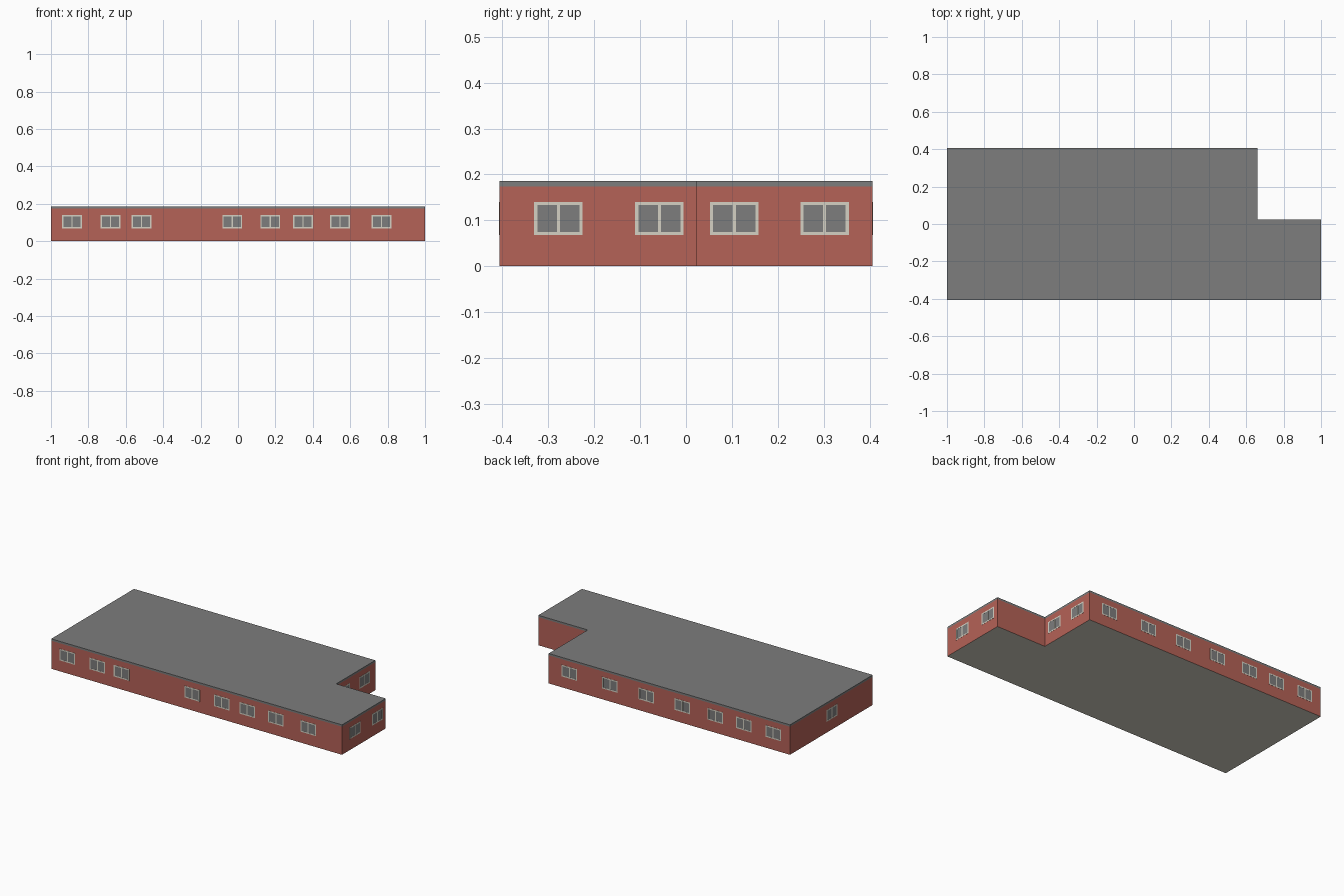
import bpy, bmesh
from mathutils import Vector, Matrix

if "Cube" in bpy.data.objects:
    bpy.data.objects.remove(bpy.data.objects["Cube"])


def material(name, rgb):
    m = bpy.data.materials.new(name)
    m.diffuse_color = (*rgb, 1)
    m.use_nodes = True
    m.node_tree.nodes["Principled BSDF"].inputs["Base Color"].default_value = m.diffuse_color
    return m


BRICK = material("brick red", (0.46, 0.122, 0.096))
GREY = material("roof grey", (0.205, 0.205, 0.205))
BEIGE = material("frame beige", (0.66, 0.64, 0.55))

X, Y = 0.999, 0.406               # half extents of the building
NX, NY = 0.659, 0.023             # inner corner of the rear notch
EAVE, TOP = 0.174, 0.186          # wall top and roof top
FOOTPRINT = [(-X, -Y), (X, -Y), (X, NY), (NX, NY), (NX, Y), (-X, Y)]


def finish(name, bm, mats):
    mesh = bpy.data.meshes.new(name)
    bm.to_mesh(mesh)
    bm.free()
    for m in mats:
        mesh.materials.append(m)
    obj = bpy.data.objects.new(name, mesh)
    bpy.context.collection.objects.link(obj)
    return obj


def prism(z0, z1):
    """Footprint closed into a solid between two heights."""
    bm = bmesh.new()
    low, high = [[bm.verts.new((x, y, z)) for x, y in FOOTPRINT] for z in (z0, z1)]
    bm.faces.new(low[::-1])
    bm.faces.new(high)
    for i in range(len(low)):
        j = (i + 1) % len(low)
        bm.faces.new((low[i], low[j], high[j], high[i]))
    bm.normal_update()
    return bm


# Brick walls with a pale floor underneath
bm = prism(0, EAVE)
for f in bm.faces:
    f.material_index = 1 if f.normal.z < -0.5 else 0
finish("walls", bm, [BRICK, BEIGE])

# Flat roof slab
finish("roof", prism(EAVE, TOP), [GREY])

# Double-pane windows
W, H, BAR, ZC = 0.106, 0.072, 0.007, 0.104


def add_windows(name, centres, normal):
    n = Vector((*normal, 0))
    t = Vector((-n.y, n.x, 0))
    bm = bmesh.new()

    def plate(origin, u, v, w, h, proud, mat):
        c = origin + t * u + Vector((0, 0, v)) + n * (proud / 2 - 0.001)
        basis = Matrix((t * w, n * (proud + 0.002), Vector((0, 0, h)))).transposed().to_4x4()
        verts = bmesh.ops.create_cube(bm, size=1, matrix=Matrix.Translation(c) @ basis)["verts"]
        for f in {f for vert in verts for f in vert.link_faces}:
            f.material_index = mat

    for x, y in centres:
        o = Vector((x, y, ZC))
        plate(o, 0, 0, W - BAR, H - BAR, 0.0005, 1)
        for u in (-(W - BAR) / 2, 0, (W - BAR) / 2):
            plate(o, u, 0, BAR, H, 0.001, 0)
        for v in (-(H - BAR) / 2, (H - BAR) / 2):
            plate(o, 0, v, W, BAR, 0.001, 0)
    bmesh.ops.recalc_face_normals(bm, faces=bm.faces)
    finish(name, bm, [BEIGE, GREY])


front = (-0.888, -0.682, -0.516, -0.031, 0.172, 0.348, 0.545, 0.767)
back = (0.517, 0.238, -0.013, -0.259, -0.487, -0.681, -0.884)
add_windows("front_windows", [(x, -Y) for x in front], (0, -1))
add_windows("back_windows", [(x, Y) for x in back], (0, 1))
add_windows("left_window", [(-X, -0.005)], (-1, 0))
add_windows("wing_windows", [(X, y) for y in (-0.278, -0.058)], (1, 0))
add_windows("notch_windows", [(NX, y) for y in (0.105, 0.302)], (1, 0))
